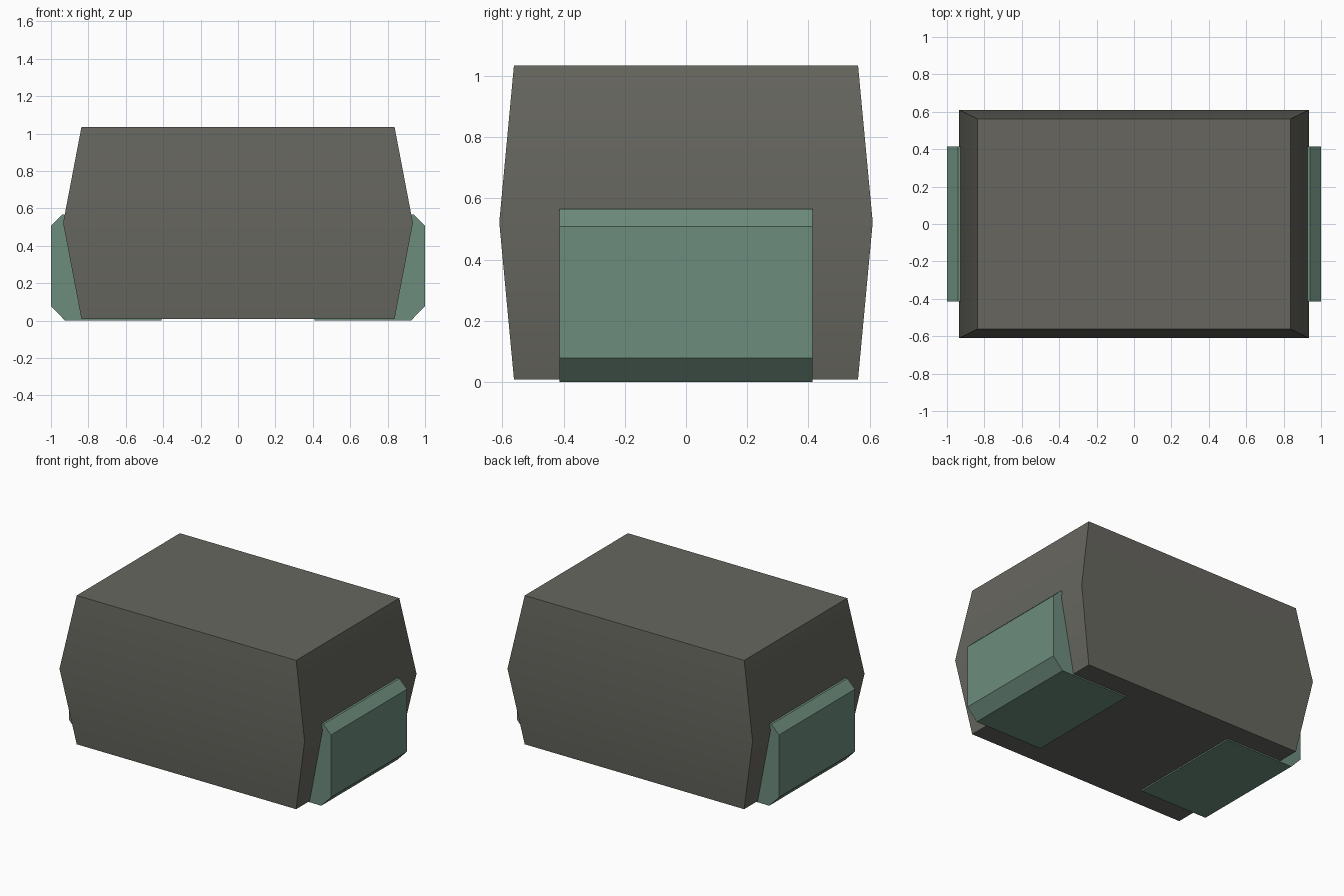
import bpy, bmesh, math

cube = bpy.data.objects.get("Cube")
if cube:
    bpy.data.objects.remove(cube, do_unlink=True)


def material(name, rgb):
    m = bpy.data.materials.new(name)
    m.use_nodes = True
    m.diffuse_color = (*rgb, 1)
    m.node_tree.nodes["Principled BSDF"].inputs["Base Color"].default_value = (*rgb, 1)
    return m


def finish(bm, name, mat):
    bmesh.ops.recalc_face_normals(bm, faces=bm.faces)
    mesh = bpy.data.meshes.new(name)
    bm.to_mesh(mesh)
    bm.free()
    mesh.materials.append(mat)
    obj = bpy.data.objects.new(name, mesh)
    bpy.context.collection.objects.link(obj)
    bpy.ops.object.select_all(action='DESELECT')
    obj.select_set(True)
    bpy.context.view_layer.objects.active = obj
    bpy.ops.object.shade_smooth_by_angle(angle=math.radians(30))
    return obj


body_grey = material("body_grey", (0.135, 0.134, 0.115))
terminal_green = material("terminal_green", (0.155, 0.265, 0.208))

# Body: rectangular rings, widest at mid height
bm = bmesh.new()
rings = []
for hx, hy, z in ((0.837, 0.562, 0.009), (0.935, 0.61, 0.522), (0.837, 0.562, 1.035)):
    rings.append([bm.verts.new((sx * hx, sy * hy, z))
                  for sx, sy in ((-1, -1), (1, -1), (1, 1), (-1, 1))])
bm.faces.new(rings[0][::-1])
bm.faces.new(rings[2])
for low, high in zip(rings, rings[1:]):
    for i in range(4):
        j = (i + 1) % 4
        bm.faces.new((low[i], low[j], high[j], high[i]))
finish(bm, "body", body_grey)

# Terminals: folded strip profile in x-z, extruded along y, one per end
profile = [(0.41, 0.0), (0.925, 0.0), (1.0, 0.078), (1.0, 0.508), (0.942, 0.566),
           (0.915, 0.566), (0.82, 0.04), (0.41, 0.04)]
for name, side in (("left_terminal", 1), ("right_terminal", -1)):
    bm = bmesh.new()
    face = bm.faces.new([bm.verts.new((side * x, -0.414, z)) for x, z in profile])
    new = bmesh.ops.extrude_face_region(bm, geom=[face])["geom"]
    bmesh.ops.translate(bm, vec=(0, 0.828, 0),
                        verts=[v for v in new if isinstance(v, bmesh.types.BMVert)])
    finish(bm, name, terminal_green)
